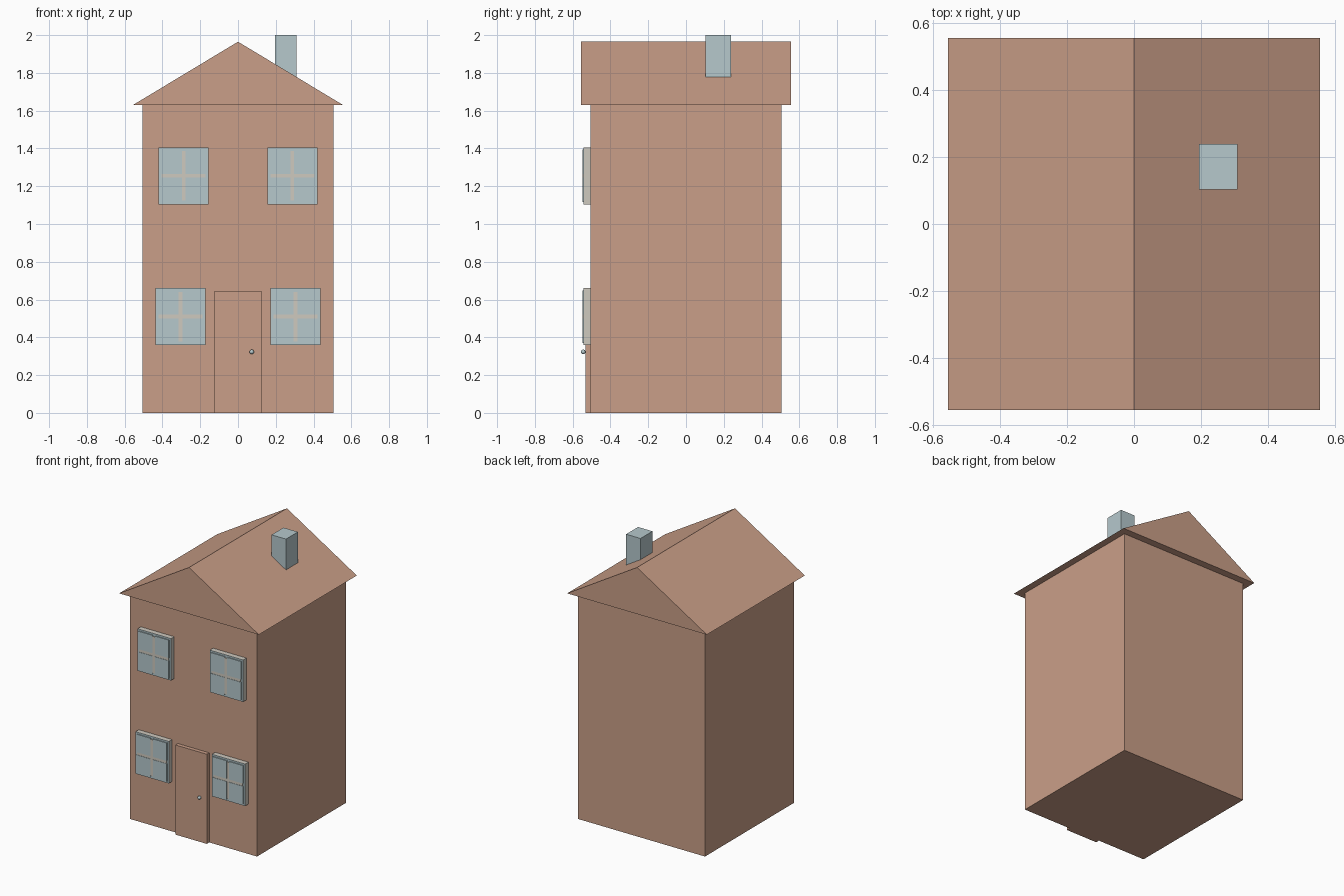
import bpy
import bmesh

if "Cube" in bpy.data.objects:
    bpy.data.objects.remove(bpy.data.objects["Cube"])


def material(name, rgb):
    m = bpy.data.materials.new(name)
    m.diffuse_color = (*rgb, 1.0)
    m.use_nodes = True
    m.node_tree.nodes["Principled BSDF"].inputs["Base Color"].default_value = m.diffuse_color
    return m


BRICK = material("warm_brick", (0.59, 0.345, 0.246))
BLUE = material("pale_blue", (0.465, 0.58, 0.605))
CREAM = material("cream_frame", (0.62, 0.585, 0.52))


def finish(name, bm, mat):
    bmesh.ops.recalc_face_normals(bm, faces=bm.faces)
    me = bpy.data.meshes.new(name)
    bm.to_mesh(me)
    bm.free()
    me.materials.append(mat)
    ob = bpy.data.objects.new(name, me)
    bpy.context.collection.objects.link(ob)
    return ob


def box(name, x, y, z, mat):
    """Box from (min, max) ranges on each axis."""
    bm = bmesh.new()
    bmesh.ops.create_cube(bm, size=1.0)
    for v in bm.verts:
        for i, (lo, hi) in enumerate((x, y, z)):
            v.co[i] = hi if v.co[i] > 0 else lo
    return finish(name, bm, mat)


# Walls
box("walls", (-0.505, 0.505), (-0.505, 0.505), (0, 1.63), BRICK)

# Gabled roof: triangle profile extruded from front to back
bm = bmesh.new()
profile = [(-0.556, 1.63), (0.556, 1.63), (0, 1.965)]
face = bm.faces.new([bm.verts.new((x, -0.557, z)) for x, z in profile])
ext = bmesh.ops.extrude_face_region(bm, geom=[face], use_keep_orig=True)
for v in ext["geom"]:
    if isinstance(v, bmesh.types.BMVert):
        v.co.y = 0.557
finish("roof", bm, BRICK)

# Chimney
box("chimney", (0.195, 0.31), (0.103, 0.239), (1.75, 2.0), BLUE)

# Door and knob
box("door", (-0.125, 0.125), (-0.533, -0.50), (0, 0.645), BRICK)
bm = bmesh.new()
bmesh.ops.create_uvsphere(bm, u_segments=16, v_segments=10, radius=0.012)
bmesh.ops.translate(bm, verts=bm.verts, vec=(0.073, -0.544, 0.323))
for f in bm.faces:
    f.smooth = True
finish("door_knob", bm, BLUE)


def window(name, cx, cz):
    w, h = 0.1325, 0.151
    # Frame box with a thin glass plate over its front
    box(name + "_frame", (cx - w, cx + w), (-0.540, -0.50), (cz - h, cz + h), CREAM)
    box(name + "_glass", (cx - w, cx + w), (-0.542, -0.540), (cz - h, cz + h), BLUE)
    # Four raised panes
    g, pw, ph = 0.010, w - 0.012, h - 0.012
    for sx in (-1, 1):
        for sz in (-1, 1):
            xr = sorted((cx + sx * g, cx + sx * pw))
            zr = sorted((cz + sz * g, cz + sz * ph))
            box(name + "_pane", xr, (-0.549, -0.5415), zr, BLUE)
    # Cross bars between the panes
    box(name + "_bar_upright", (cx - g, cx + g), (-0.547, -0.5415),
        (cz - ph + 0.008, cz + ph - 0.008), CREAM)
    box(name + "_bar_level", (cx - pw + 0.004, cx + pw - 0.004), (-0.5468, -0.5415),
        (cz - g, cz + g), CREAM)


for side, s in (("left", -1), ("right", 1)):
    window("upper_window_" + side, s * 0.2875, 1.255)
    window("lower_window_" + side, s * 0.304, 0.51)
